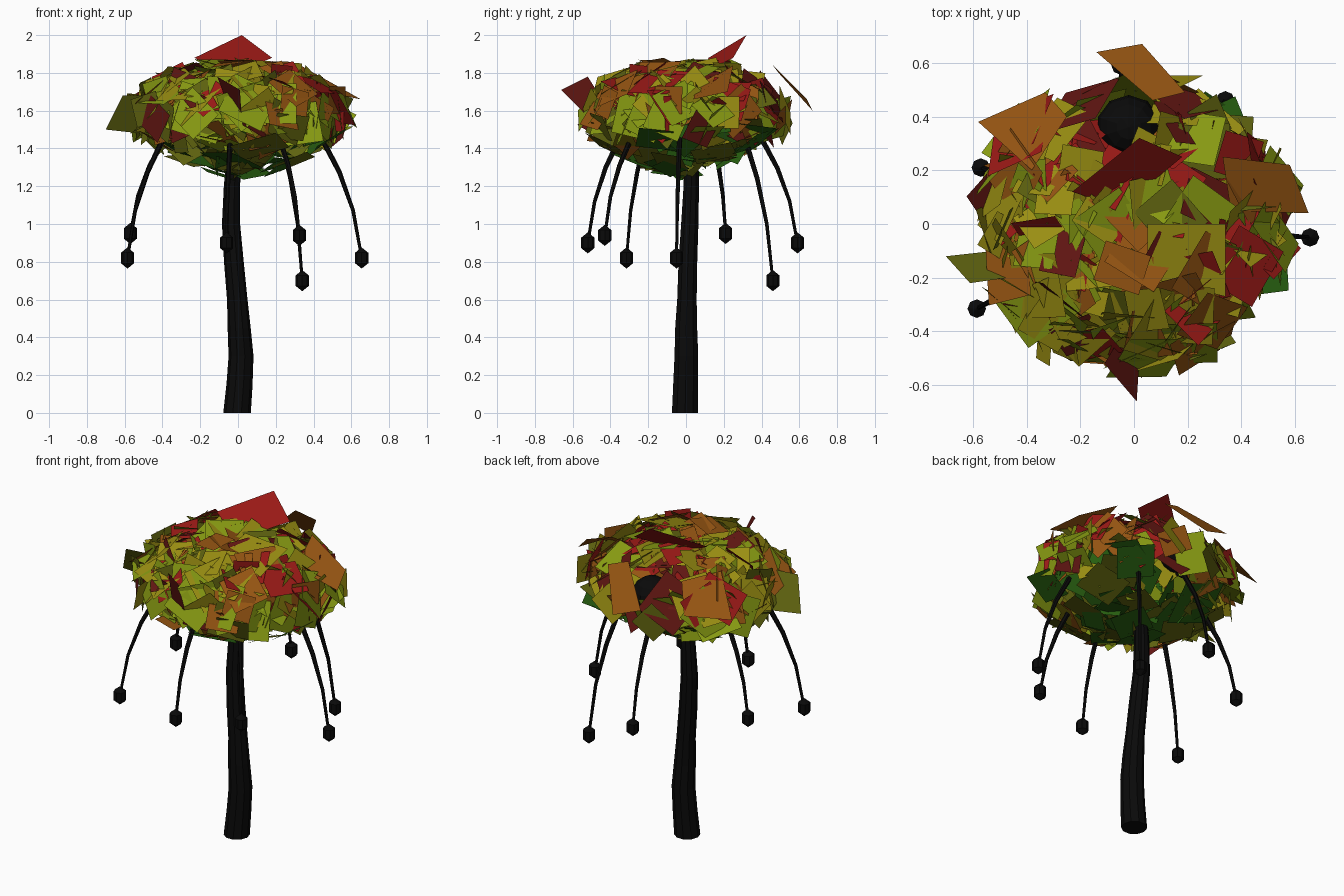
import bpy, bmesh, math, random
from mathutils import Vector, Matrix

if "Cube" in bpy.data.objects:
    bpy.data.objects.remove(bpy.data.objects["Cube"])

random.seed(11)


def material(name, rgb):
    m = bpy.data.materials.new(name)
    m.diffuse_color = (*rgb, 1)
    m.use_nodes = True
    m.node_tree.nodes["Principled BSDF"].inputs["Base Color"].default_value = m.diffuse_color
    return m


bark = material("bark", (0.003, 0.003, 0.003))
leaf_mats = [material(n, c) for n, c in (
    ("green", (0.02, 0.11, 0.005)), ("olive", (0.12, 0.13, 0.005)),
    ("lime", (0.24, 0.32, 0.006)), ("yellow", (0.32, 0.27, 0.006)),
    ("orange", (0.30, 0.09, 0.006)), ("red", (0.32, 0.010, 0.008)),
    ("dark_red", (0.12, 0.008, 0.006)))]


def finish(name, bm, mats):
    me = bpy.data.meshes.new(name)
    bm.to_mesh(me)
    bm.free()
    for m in mats:
        me.materials.append(m)
    ob = bpy.data.objects.new(name, me)
    bpy.context.collection.objects.link(ob)
    return ob


def tube(name, path, radii, sides):
    """Tapered tube swept along a path, with closed ends."""
    bm = bmesh.new()
    pts = [Vector(p) for p in path]
    rings = []
    for i, p in enumerate(pts):
        d = pts[min(i + 1, len(pts) - 1)] - pts[max(i - 1, 0)]
        rot = Vector((0, 0, 1)).rotation_difference(d.normalized())
        if i == 0 and p.z == 0:
            rot.identity()
        rings.append([bm.verts.new(p + rot @ Vector((
            radii[i] * math.cos(math.tau * k / sides),
            radii[i] * math.sin(math.tau * k / sides), 0))) for k in range(sides)])
    for a, b in zip(rings, rings[1:]):
        for k in range(sides):
            n = (k + 1) % sides
            bm.faces.new((a[k], a[n], b[n], b[k]))
    bm.faces.new(rings[0][::-1])
    bm.faces.new(rings[-1])
    bmesh.ops.recalc_face_normals(bm, faces=bm.faces)
    return finish(name, bm, [bark])


def ball(name, pos, rx, rz, segs, rings):
    bm = bmesh.new()
    mat = Matrix.Translation(pos) @ Matrix.Diagonal((rx, rx, rz, 1))
    bmesh.ops.create_uvsphere(bm, u_segments=segs, v_segments=rings, radius=1, matrix=mat)
    return finish(name, bm, [bark])


# Wavy trunk
tube("trunk", [(-0.005, -0.005, 0), (0.008, -0.002, 0.15), (0.016, 0.002, 0.3), (0.006, 0.001, 0.45),
               (-0.004, 0.005, 0.6), (-0.022, 0.01, 0.8), (-0.037, 0.02, 1.0), (-0.032, 0.028, 1.2),
               (-0.01, 0.03, 1.5)],
     [0.073, 0.069, 0.066, 0.061, 0.054, 0.052, 0.048, 0.043, 0.035], 10)

# Dark branch knots inside the canopy
for i, p in enumerate([(-0.02, 0.36, 1.61), (0.2, -0.2, 1.58)]):
    tube(f"branch_{i}", [(-0.01, 0.03, 1.4), p], [0.035, 0.03], 8)
    ball(f"branch_knot_{i}", p, 0.12, 0.12, 10, 8)

# Drooping vines with a pod at each end
pods = [(-0.57, 0.21, 0.95), (-0.585, -0.315, 0.82), (0.655, -0.05, 0.82), (0.34, 0.46, 0.70),
        (0.325, -0.43, 0.94), (-0.06, -0.52, 0.90), (-0.05, 0.59, 0.90)]
for i, (x, y, z) in enumerate(pods):
    drop = 1.45 - z
    path = [(x * f, y * f, z + drop * h) for f, h in
            ((0.25, 1.2), (0.5, 1.15), (0.68, 1.0), (0.82, 0.72), (0.93, 0.4), (1.0, 0.0))]
    tube(f"vine_{i}", path, [0.018, 0.017, 0.015, 0.013, 0.010, 0.008], 6)
    ball(f"pod_{i}", (x, y, z), 0.04, 0.056, 8, 3)


# Canopy of overlapping rectangular leaves
def inside(p):
    r = math.hypot(p.x, p.y / 0.93)
    return r < 0.65 and 1.18 + 0.42 * r < p.z and p.z < 1.89 - 0.24 * (r / 0.66) ** 3


def colour(z):
    if z < 1.43:
        return random.choice((0, 0, 0, 0, 1))
    if z < 1.56:
        return random.choice((0, 1, 1, 2, 3, 4, 6))
    return random.choice((1, 2, 2, 3, 3, 3, 4, 4, 5, 5, 6))


bm = bmesh.new()
middle = Vector((0, 0, 1.5))


def add_leaf(corners, mat):
    f = bm.faces.new([bm.verts.new(c) for c in corners])
    f.material_index = mat
    f.normal_update()
    if f.normal.dot(f.calc_center_median() - middle) < 0:
        f.normal_flip()


def scatter(total, near, far, tilt, small, large):
    """Random leaves between two shells of the crown, facing roughly outward."""
    gap = Vector((-0.02, 0.41, 1.74))
    count = 0
    for _ in range(40000):
        if count >= total:
            break
        d = Vector([random.gauss(0, 1) for _ in range(3)]).normalized()
        k = random.uniform(near, far)
        c = Vector((d.x * 0.59 * k, d.y * 0.55 * k, 1.55 + d.z * 0.32 * k))
        n = Vector((d.x, d.y, d.z * 1.5)) + Vector([random.gauss(0, tilt) for _ in range(3)])
        rot = n.to_track_quat('Z', 'Y').to_matrix() @ Matrix.Rotation(random.uniform(0, 6.28), 3, 'Z')
        w = random.uniform(small, large)
        h = w * random.uniform(0.75, 1.0)
        quad = [c + rot @ Vector((sx * w, sy * h, 0))
                for sx, sy in ((-1, -1), (1, -1), (1, 1), (-1, 1))]
        if all(inside(p) for p in quad) and (c - gap).length > 0.19:
            add_leaf(quad, colour(c.z))
            count += 1


scatter(260, 0.78, 1.0, 0.42, 0.08, 0.145)
scatter(220, 0.4, 0.9, 0.8, 0.07, 0.13)

# Larger stray leaves that break the outline
strays = [
    ([(-0.23, 0.12, 1.88), (0.02, 0.32, 2.0), (0.18, 0.25, 1.88), (-0.05, 0.06, 1.78)], 5),
    ([(-0.14, 0.64, 1.66), (0.03, 0.67, 1.6), (0.19, 0.49, 1.8), (0.07, 0.46, 1.84)], 4),
    ([(-0.70, -0.12, 1.5), (-0.52, -0.10, 1.48), (-0.47, -0.2, 1.68), (-0.61, -0.22, 1.68)], 1),
    ([(0.01, -0.66, 1.71), (-0.11, -0.52, 1.78), (-0.05, -0.42, 1.62), (0.02, -0.5, 1.55)], 6),
    ([(0.65, 0.04, 1.66), (0.36, 0.05, 1.72), (0.33, 0.25, 1.84), (0.58, 0.22, 1.7)], 4),
    ([(-0.58, 0.38, 1.62), (-0.33, 0.49, 1.62), (-0.25, 0.4, 1.78), (-0.38, 0.2, 1.8)], 4),
    ([(0.05, 0.0, 1.87), (0.34, 0.0, 1.85), (0.34, -0.27, 1.78), (0.05, -0.2, 1.83)], 3),
]
for corners, mat in strays:
    add_leaf(corners, mat)
finish("canopy_leaves", bm, leaf_mats)
